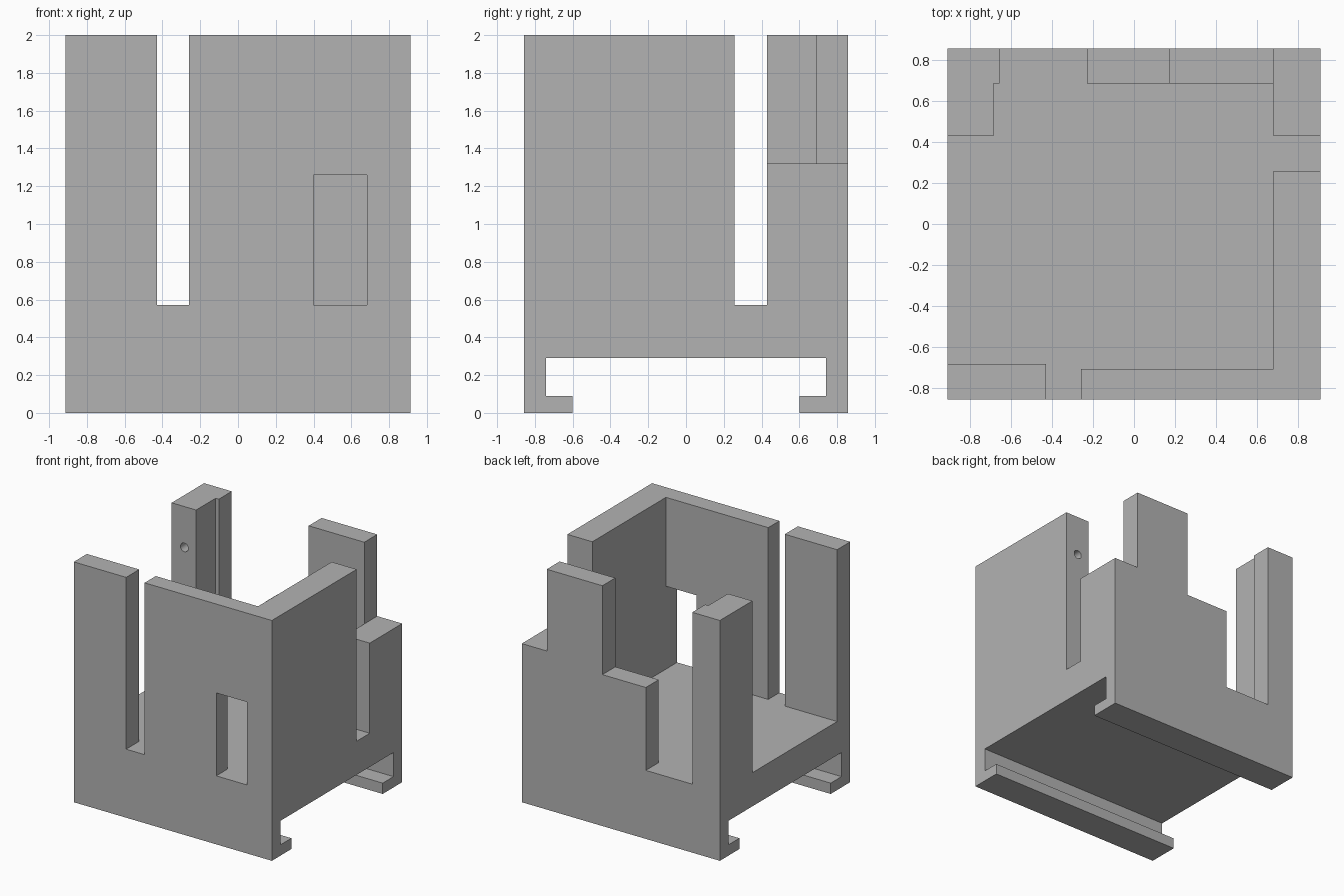
import bpy
import bmesh
from mathutils import Vector

if "Cube" in bpy.data.objects:
    bpy.data.objects.remove(bpy.data.objects["Cube"], do_unlink=True)

grey = bpy.data.materials.new("plain_grey")
grey.use_nodes = True
grey.diffuse_color = (0.45, 0.45, 0.45, 1)
grey.node_tree.nodes["Principled BSDF"].inputs["Base Color"].default_value = (0.45, 0.45, 0.45, 1)

W, D, H = 0.912, 0.857, 2.0      # half width, half depth, height
FLOOR, SINK = 0.57, 0.45         # floor level, and how deep the walls root into the base
GAP_LO, GAP_HI = 0.258, 0.43     # side slot
INNER = 0.682                    # inner face of the side walls
BACK = 0.687                     # inner face of the back wall
STEP, BLOCK = 1.26, 1.32         # heights of the low back wall and corner block


def prism(name, points, axis, lo, hi):
    """Extrude a 2D outline along an axis; the outline uses the other two axes in order."""
    bm = bmesh.new()
    verts = []
    for p in points:
        co = list(p)
        co.insert("xyz".index(axis), lo)
        verts.append(bm.verts.new(co))
    face = bm.faces.new(verts)
    step = Vector((0, 0, 0))
    step["xyz".index(axis)] = hi - lo
    top = bmesh.ops.extrude_face_region(bm, geom=[face])["geom"]
    bmesh.ops.translate(bm, vec=step, verts=[v for v in top if isinstance(v, bmesh.types.BMVert)])
    bmesh.ops.recalc_face_normals(bm, faces=bm.faces)
    mesh = bpy.data.meshes.new(name)
    bm.to_mesh(mesh)
    bm.free()
    mesh.materials.append(grey)
    obj = bpy.data.objects.new(name, mesh)
    bpy.context.collection.objects.link(obj)
    return obj


def box(name, x0, x1, y0, y1, z0, z1):
    return prism(name, [(x0, y0), (x1, y0), (x1, y1), (x0, y1)], "z", z0, z1)


def combine(target, part, operation):
    """Merge a part into the target, or cut it out, then drop the part."""
    mod = target.modifiers.new(part.name, "BOOLEAN")
    mod.operation = operation
    mod.solver = "EXACT"
    mod.object = part
    bpy.context.view_layer.objects.active = target
    bpy.ops.object.modifier_apply(modifier=mod.name)
    bpy.data.objects.remove(part, do_unlink=True)


# Base with the rail channel running underneath
half = [(0.6, 0), (0.6, 0.09), (0.742, 0.09), (0.742, 0.29)]
outline = [(D, FLOOR), (D, 0)] + half + [(-y, z) for y, z in reversed(half)] + [(-D, 0), (-D, FLOOR)]
body = prism("holder_body", outline, "x", -W, W)

walls = [
    # Front wall joined to the long side wall
    prism("front_and_side_wall",
          [(-0.26, -D), (W, -D), (W, GAP_LO), (INNER, GAP_LO), (INNER, -0.71), (-0.26, -0.71)],
          "z", SINK, H),
    # Free-standing front panel
    box("front_panel", -W, -0.43, -D, -0.685, SINK, H),
    # Stepped back wall
    prism("back_wall",
          [(-0.23, SINK), (W, SINK), (W, BLOCK), (INNER, BLOCK), (INNER, H),
           (0.17, H), (0.17, STEP), (-0.23, STEP)],
          "y", BACK, D),
    # Low corner block
    box("corner_block", INNER, W, GAP_HI, D, SINK, BLOCK),
    # Tall corner post with a small rebate
    prism("corner_post",
          [(-W, GAP_HI), (-0.687, GAP_HI), (-0.687, BACK), (-0.658, BACK), (-0.658, D), (-W, D)],
          "z", SINK, H),
]
for wall in walls:
    combine(body, wall, "UNION")

# Window in the front wall
combine(body, box("window_cutter", 0.4, INNER, -D - 0.1, -0.6, FLOOR, STEP), "DIFFERENCE")

# Blind pin holes facing each other's slot side
for x, y in ((-0.795, GAP_HI), (0.795, GAP_LO)):
    bpy.ops.mesh.primitive_cylinder_add(vertices=24, radius=0.036, depth=0.5,
                                        location=(x, y, 1.66), rotation=(1.570796, 0, 0))
    pin = bpy.context.object
    pin.name = "pin_hole_cutter"
    pin.data.materials.append(grey)
    combine(body, pin, "DIFFERENCE")

# Smooth only the round holes
bpy.ops.object.select_all(action="DESELECT")
body.select_set(True)
bpy.context.view_layer.objects.active = body
bpy.ops.object.shade_smooth_by_angle(angle=0.52)
